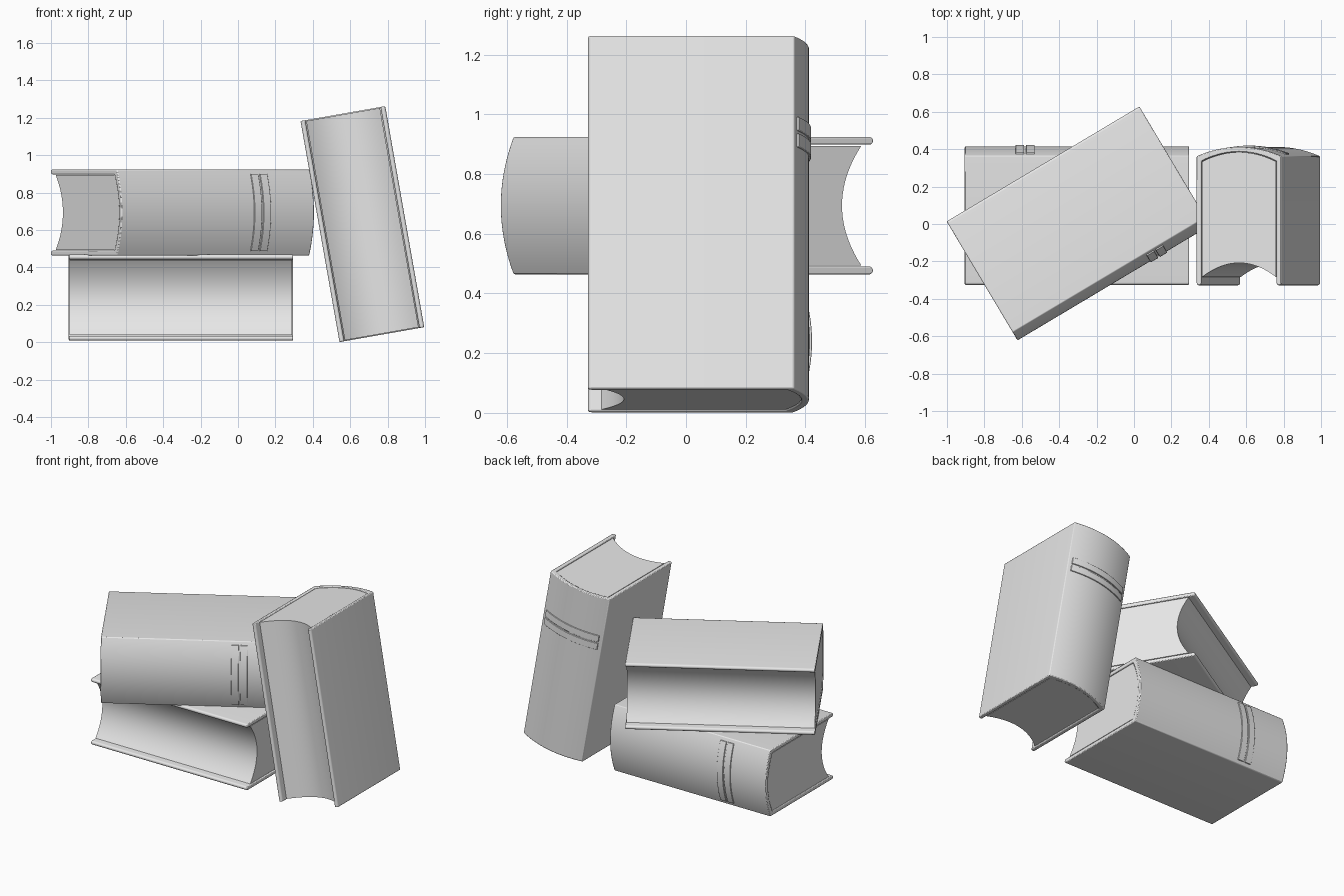
import bpy, bmesh, math
from mathutils import Matrix, Vector

if "Cube" in bpy.data.objects:
    bpy.data.objects.remove(bpy.data.objects["Cube"])

L, HT, BOARD = 1.2, 0.23, 0.026      # book length, half thickness, board thickness
FORE, BULGE = -0.37, 0.05            # fore edge position, spine bulge
SPINE = 0.32                         # where the spine curve starts

grey = bpy.data.materials.new("light grey")
grey.diffuse_color = (0.8, 0.8, 0.8, 1)
grey.use_nodes = True
grey.node_tree.nodes["Principled BSDF"].inputs["Base Color"].default_value = grey.diffuse_color


def arc(y0, depth, half, n=20):
    """Shallow curve in (y, z), from +half down to -half."""
    ts = [1 - 2 * i / n for i in range(n + 1)]
    return [(y0 + depth * (1 - t * t), t * half) for t in ts]


def extrude(name, profile, x0, x1, matrix, bevel):
    """Extrude a (y, z) profile along x and place it."""
    bm = bmesh.new()
    face = bm.faces.new([bm.verts.new((x0, y, z)) for y, z in profile])
    out = bmesh.ops.extrude_face_region(bm, geom=[face])
    moved = [g for g in out["geom"] if isinstance(g, bmesh.types.BMVert)]
    bmesh.ops.translate(bm, verts=moved, vec=(x1 - x0, 0, 0))
    bmesh.ops.recalc_face_normals(bm, faces=bm.faces)
    mesh = bpy.data.meshes.new(name)
    bm.to_mesh(mesh)
    bm.free()
    mesh.materials.append(grey)
    ob = bpy.data.objects.new(name, mesh)
    bpy.context.collection.objects.link(ob)
    ob.matrix_world = matrix
    if bevel:
        mod = ob.modifiers.new("soft edges", "BEVEL")
        mod.width, mod.segments = bevel, 2
        mod.limit_method, mod.angle_limit = "ANGLE", math.radians(40)
    bpy.ops.object.select_all(action="DESELECT")
    ob.select_set(True)
    bpy.context.view_layer.objects.active = ob
    bpy.ops.object.shade_smooth_by_angle(angle=math.radians(35))
    return ob


def board_tip(zc, n=8):
    """Rounded fore edge of a board, from top to bottom."""
    r = BOARD / 2
    return [(FORE + r - r * math.sin(math.pi * i / n),
             zc + r * math.cos(math.pi * i / n)) for i in range(n + 1)]


def book(name, loc, rot):
    m = Matrix.Translation(Vector(loc)) @ rot
    inner = HT - BOARD
    # cover: two boards joined by a rounded spine
    outer_arc = arc(SPINE, BULGE, HT)
    inner_arc = arc(SPINE - BOARD, BULGE, inner)
    cover = (board_tip(HT - BOARD / 2) + inner_arc
             + board_tip(-HT + BOARD / 2) + outer_arc[::-1])
    extrude(name + "_cover", cover, -L / 2, L / 2, m, 0.005)
    # page block: hollow fore edge, rounded back
    ph = inner - 0.004
    pages = arc(FORE + 0.045, 0.075, ph)[::-1] + arc(SPINE - BOARD - 0.002, BULGE, ph)
    extrude(name + "_pages", pages, -L / 2 + 0.005, L / 2 - 0.005, m, 0)
    # pair of raised bands across the spine
    for side in (-1, 1):
        xc = -0.277 + side * 0.028
        zs = [p for p in arc(SPINE, BULGE, HT) if abs(p[1]) < 0.215]
        band = [(y + 0.007, z) for y, z in zs] + [(y - 0.006, z) for y, z in zs[::-1]]
        extrude(name + "_spine_band", band, xc - 0.023, xc + 0.023, m, 0.002)


book("bottom_book", (-0.305, 0.045, 0.239), Matrix.Identity(4))
book("top_book", (-0.297, 0.003, 0.694), Matrix.Rotation(math.radians(210.8), 4, "Z"))
book("leaning_book", (0.665, 0.042, 0.632), Matrix.Rotation(math.radians(80), 4, "Y"))
